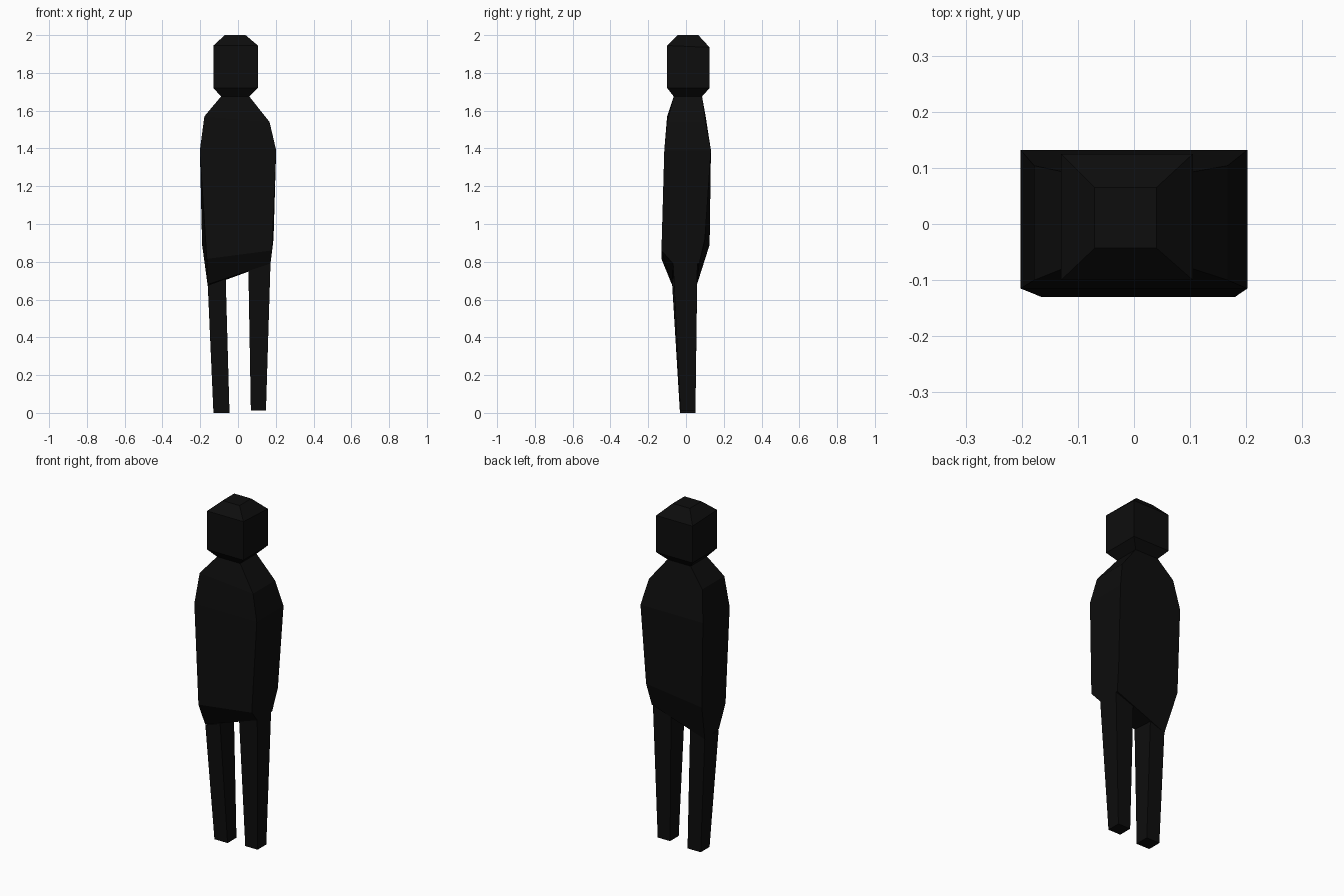
import bpy, bmesh

if "Cube" in bpy.data.objects:
    bpy.data.objects.remove(bpy.data.objects["Cube"])

black = bpy.data.materials.new("near_black")
black.diffuse_color = (0.004, 0.004, 0.004, 1)
black.use_nodes = True
black.node_tree.nodes["Principled BSDF"].inputs["Base Color"].default_value = black.diffuse_color


def box_ring(x0, x1, y0, y1, zl, zr=None):
    """Four corners, with separate heights for the left and right side."""
    zr = zl if zr is None else zr
    return [(x0, y0, zl), (x1, y0, zr), (x1, y1, zr), (x0, y1, zl)]


def loft(name, rings):
    """Bridge four-cornered rings, listed bottom to top, and cap both ends."""
    bm = bmesh.new()
    loops = [[bm.verts.new(p) for p in ring] for ring in rings]
    for a, b in zip(loops, loops[1:]):
        for i in range(4):
            j = (i + 1) % 4
            bm.faces.new((a[i], a[j], b[j], b[i]))
    bm.faces.new(loops[0][::-1])
    bm.faces.new(loops[-1])
    bmesh.ops.recalc_face_normals(bm, faces=bm.faces)
    mesh = bpy.data.meshes.new(name)
    bm.to_mesh(mesh)
    bm.free()
    mesh.materials.append(black)
    obj = bpy.data.objects.new(name, mesh)
    bpy.context.collection.objects.link(obj)
    return obj


# head: chamfered block narrowing to the neck
loft("head", [
    box_ring(-0.09, 0.06, -0.065, 0.085, 1.675),
    box_ring(-0.13, 0.105, -0.10, 0.125, 1.72),
    [(-0.13, -0.10, 1.945), (0.105, -0.10, 1.945),
     (0.105, 0.125, 1.935), (-0.13, 0.125, 1.935)],
    box_ring(-0.07, 0.04, -0.043, 0.065, 2.0),
])

# torso: sloping shoulders, slanted hem and tapered hips
loft("torso", [
    [(-0.16, -0.075, 0.68), (0.172, -0.068, 0.79),
     (0.172, 0.07, 0.79), (-0.16, 0.055, 0.67)],
    [(-0.165, -0.13, 0.815), (0.18, -0.13, 0.86),
     (0.188, 0.10, 0.92), (-0.19, 0.125, 0.89)],
    box_ring(-0.202, 0.202, -0.115, 0.132, 1.39),
    box_ring(-0.178, 0.167, -0.10, 0.104, 1.57, 1.54),
    box_ring(-0.09, 0.06, -0.065, 0.085, 1.675),
])

# legs: tapered posts running up into the slanted hips
loft("left_leg", [
    box_ring(-0.13, -0.045, -0.032, 0.05, 0.0),
    box_ring(-0.16, -0.065, -0.073, 0.055, 0.675, 0.71),
])
loft("right_leg", [
    box_ring(0.068, 0.148, -0.03, 0.05, 0.012),
    box_ring(0.055, 0.172, -0.068, 0.06, 0.755, 0.79),
])
